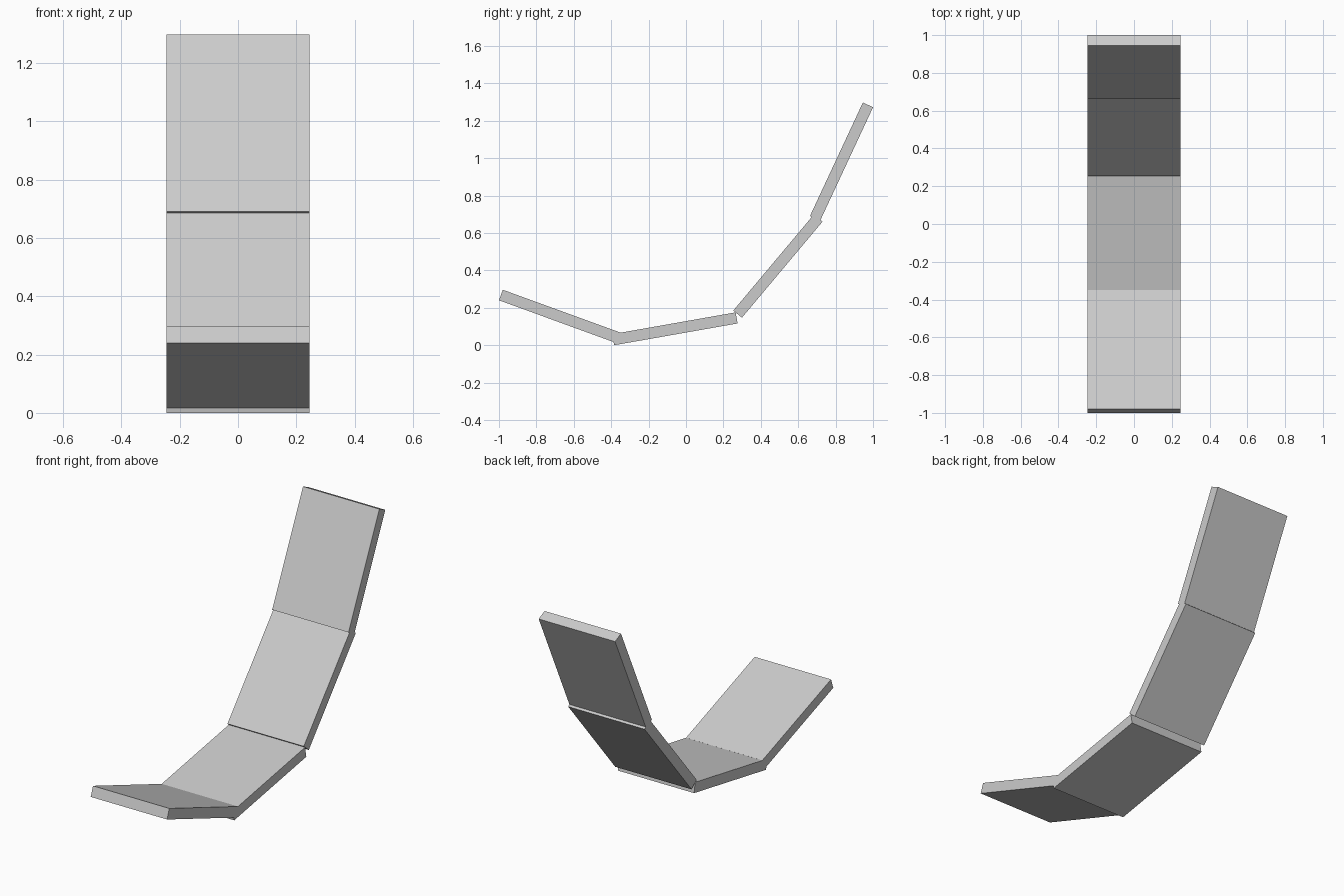
import bpy
from math import radians, sin, cos

if "Cube" in bpy.data.objects:
    bpy.data.objects.remove(bpy.data.objects["Cube"])

WIDTH, LENGTH, THICK = 0.49, 0.67, 0.06


def panel(name, y, z, degrees):
    """Flat board tilted about x; (y, z) is its lower front corner in profile."""
    a = radians(degrees)
    cy = y + cos(a) * LENGTH / 2 - sin(a) * THICK / 2
    cz = z + sin(a) * LENGTH / 2 + cos(a) * THICK / 2
    bpy.ops.mesh.primitive_cube_add(size=1, location=(0, cy, cz), rotation=(a, 0, 0))
    ob = bpy.context.object
    ob.name = name
    ob.scale = (WIDTH, LENGTH, THICK)


# Reclining lounger boards, from the foot end to the head end
panel("leg_rest", -1.0, 0.24, -20)
panel("seat", -0.384, 0.0, 10)
panel("lower_back", 0.299, 0.147, 50)
panel("upper_back", 0.717, 0.665, 65)
